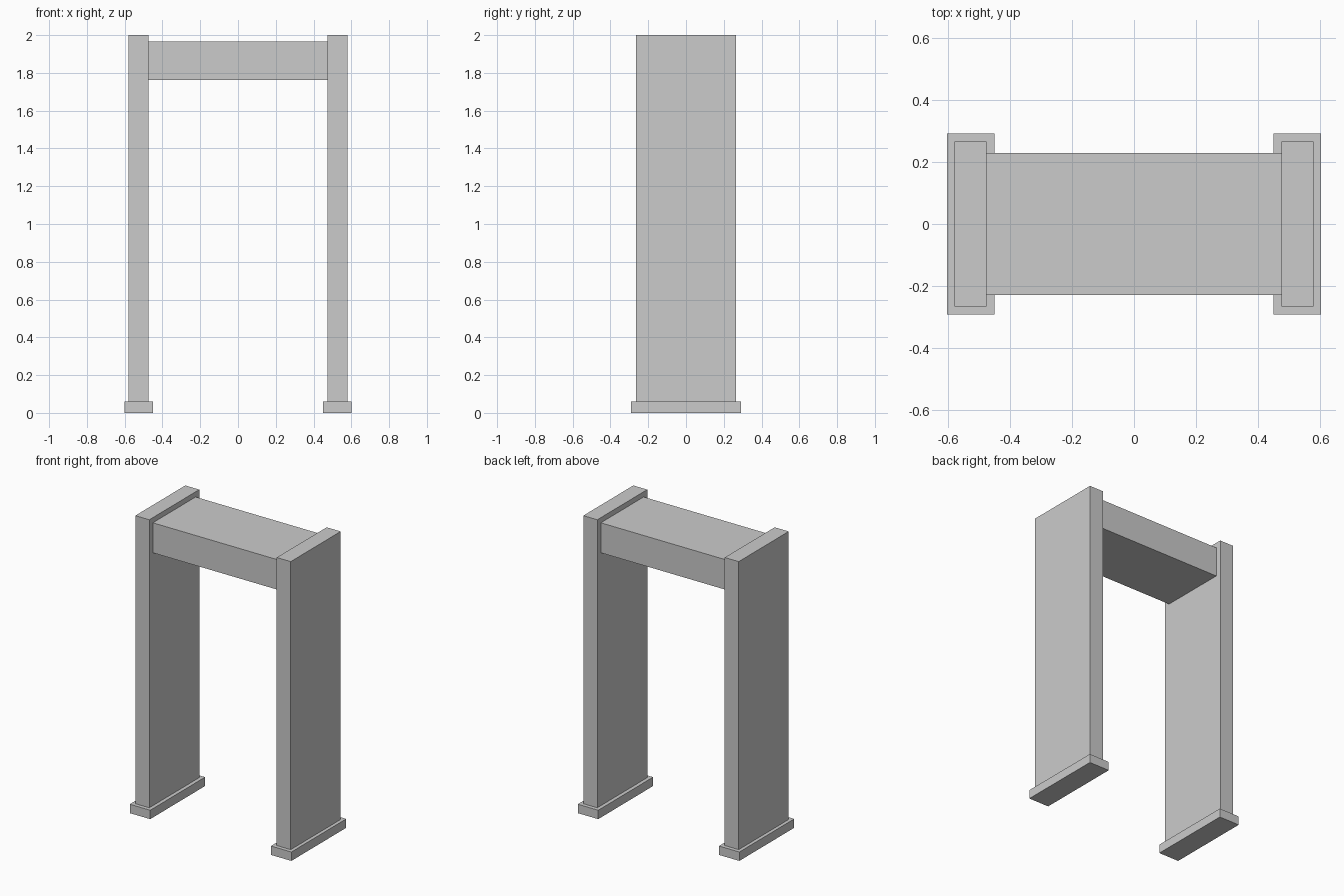
import bpy

if "Cube" in bpy.data.objects:
    bpy.data.objects.remove(bpy.data.objects["Cube"])


def box(name, x, y, z):
    """Axis-aligned box from (min, max) ranges, with real-size mesh data."""
    bpy.ops.mesh.primitive_cube_add(
        size=1, location=[(a + b) / 2 for a, b in (x, y, z)])
    ob = bpy.context.object
    ob.name = name
    ob.scale = [b - a for a, b in (x, y, z)]
    bpy.ops.object.transform_apply(location=False, rotation=False, scale=True)
    return ob


def sided(side, near, far):
    return tuple(sorted((side * near, side * far)))


# Upright panels standing on wider feet, one pair per side
for label, side in (("left", -1), ("right", 1)):
    box(label + "_foot", sided(side, 0.45, 0.602), (-0.292, 0.292), (0, 0.06))
    box(label + "_panel", sided(side, 0.475, 0.579), (-0.266, 0.266), (0.06, 2.0))

# Header unit spanning between the panels
box("header_beam", (-0.475, 0.475), (-0.228, 0.228), (1.763, 1.965))
